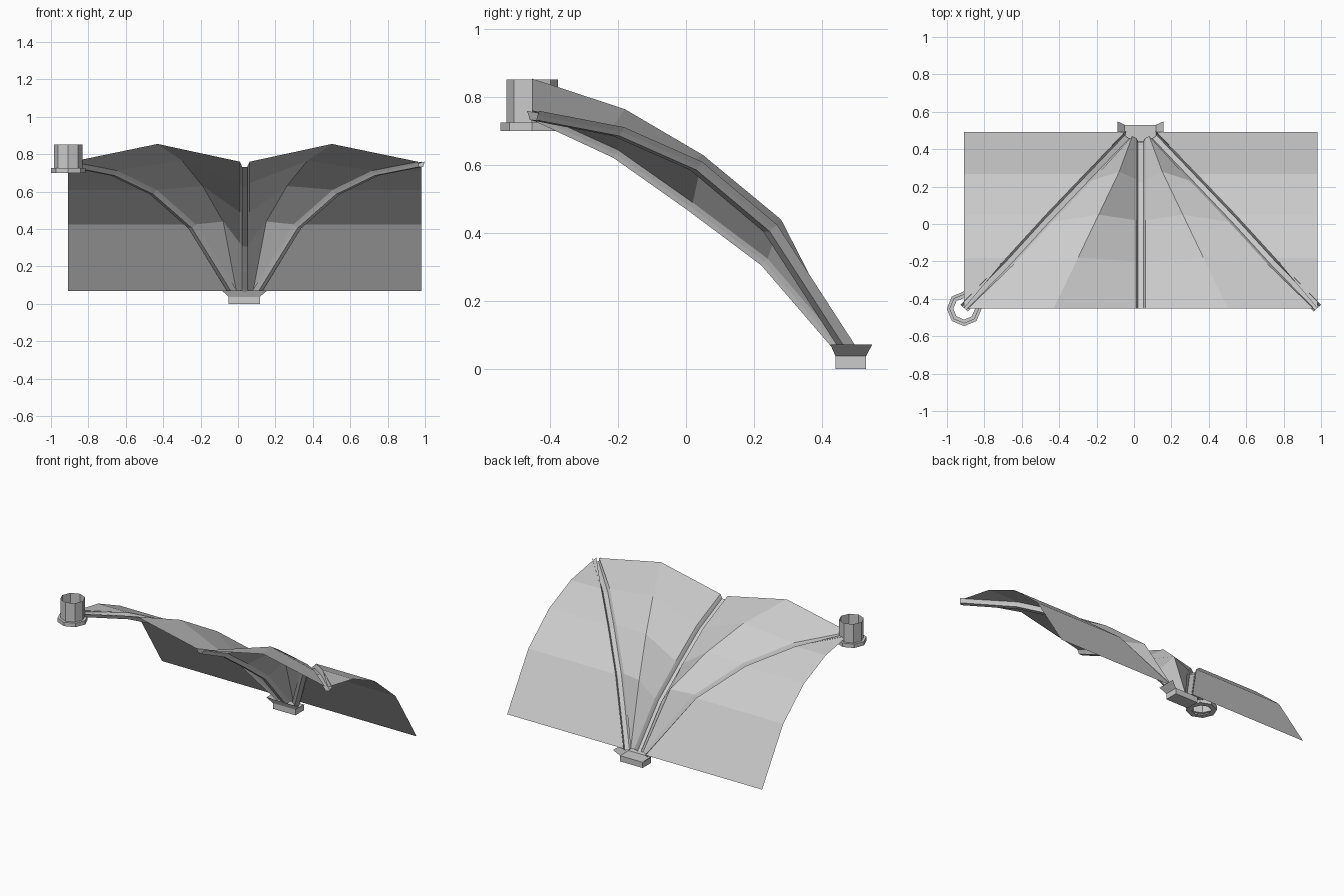
import bpy, math
from mathutils import Vector

if "Cube" in bpy.data.objects:
    bpy.data.objects.remove(bpy.data.objects["Cube"])

CX = 0.036                      # mirror axis of the vault
CORNER = (-0.908, -0.453)       # boss position

# rib paths: x relative to the mirror axis, z along the top lip
DIAG = [(0.06, 0.48, 0.07), (0.28, 0.25, 0.425), (0.49, 0.03, 0.61),
        (0.70, -0.20, 0.712), (0.944, -0.45, 0.76)]
CENTRE = [(0, 0.46, 0.07), (0, 0.24, 0.325), (0, 0.02, 0.49),
          (0, -0.20, 0.645), (0, -0.453, 0.76)]
RIDGE = [(0.045, 0.47, 0.07), (0.115, 0.28, 0.44), (0.225, 0.05, 0.63),
         (0.335, -0.18, 0.765), (0.466, -0.453, 0.855)]
HALF = 0.026                    # half rib width


def mesh(name, verts, faces):
    me = bpy.data.meshes.new(name)
    me.from_pydata([tuple(v) for v in verts], [], faces)
    me.update()
    ob = bpy.data.objects.new(name, me)
    bpy.context.collection.objects.link(ob)
    return ob


def loft(name, rows):
    n = len(rows[0])
    faces = [(i * n + j, i * n + j + 1, (i + 1) * n + j + 1, (i + 1) * n + j)
             for i in range(len(rows) - 1) for j in range(n - 1)]
    return mesh(name, [v for r in rows for v in r], faces)


def place(path, s):
    return [Vector((CX + s * x, y, z)) for x, y, z in path]


def side_dir(path):
    d = path[-1] - path[0]
    return Vector((-d.y, d.x, 0)).normalized()


# ribs: open channel section swept along the path
def rib(name, path):
    n = side_dir(path)
    rows = []
    for i, p in enumerate(path):
        t = path[min(i + 1, 4)] - path[max(i - 1, 0)]
        down = t.cross(n).normalized()
        if down.z > 0:
            down = -down
        if i in (0, len(path) - 1):
            down = Vector((0, 0, -1)) if i else down
        rows.append([p - n * HALF, p - n * 0.019 + down * 0.014,
                     p - n * 0.014 + down * 0.027, p + n * 0.014 + down * 0.027,
                     p + n * 0.019 + down * 0.014, p + n * HALF])
    return loft(name, rows)


rib("centre_rib", place(CENTRE, 1))
for s, label in ((-1, "left"), (1, "right")):
    diag, centre, ridge = place(DIAG, s), place(CENTRE, 1), place(RIDGE, s)
    rib(label + "_diagonal_rib", diag)
    n = side_dir(diag)
    out = n if n.x * s > 0 else -n
    edge_x = CX + s * 0.944

    # barrel-shaped outer web, extruded along x from the rib to the bay edge
    rows = []
    for i, p in enumerate(diag):
        q = p + out * HALF
        if i == 0:
            q.y = 0.492
        if i == 4:
            q = Vector((edge_x, -0.45, p.z))
        rows.append([q, Vector((edge_x, q.y, q.z))])
    web = loft(label + "_outer_web", rows[:-1])
    tip = rows[-1][0]
    a, b = rows[-2]
    mesh(label + "_outer_web_tip", [a, b, tip], [(0, 1, 2)])

    # folded inner web: diagonal rib, raised ridge, centre rib
    rows = []
    for p, r, c in zip(diag, ridge, centre):
        q = p - out * HALF
        q.y = max(q.y, -0.453)
        rows.append([q, r, c + Vector((s * HALF, 0, 0))])
    loft(label + "_inner_web", rows)

# corbel block with a flared lip open at the back
x0, x1, y0, y1, h = -0.05, 0.117, 0.44, 0.53, 0.038
mesh("corbel_block",
     [(x, y, z) for z in (0, h) for x, y in ((x0, y0), (x1, y0), (x1, y1), (x0, y1))],
     [(3, 2, 1, 0), (4, 5, 6, 7), (0, 1, 5, 4), (1, 2, 6, 5), (2, 3, 7, 6), (3, 0, 4, 7)])
loft("corbel_lip", [
    [(x0, y1, h), (x0, y0, h), (x1, y0, h), (x1, y1, h)],
    [(-0.087, 0.548, 0.072), (-0.087, 0.425, 0.072),
     (0.157, 0.425, 0.072), (0.157, 0.548, 0.072)]])

# octagonal boss: hollow drum with a wider collar
section = [(0.058, 0.70), (0.093, 0.70), (0.093, 0.726), (0.076, 0.726), (0.076, 0.852)]
loft("boss", [[(CORNER[0] + r * math.cos(a), CORNER[1] + r * math.sin(a), z)
               for a in (k * math.tau / 8 for k in range(9))] for r, z in section])
